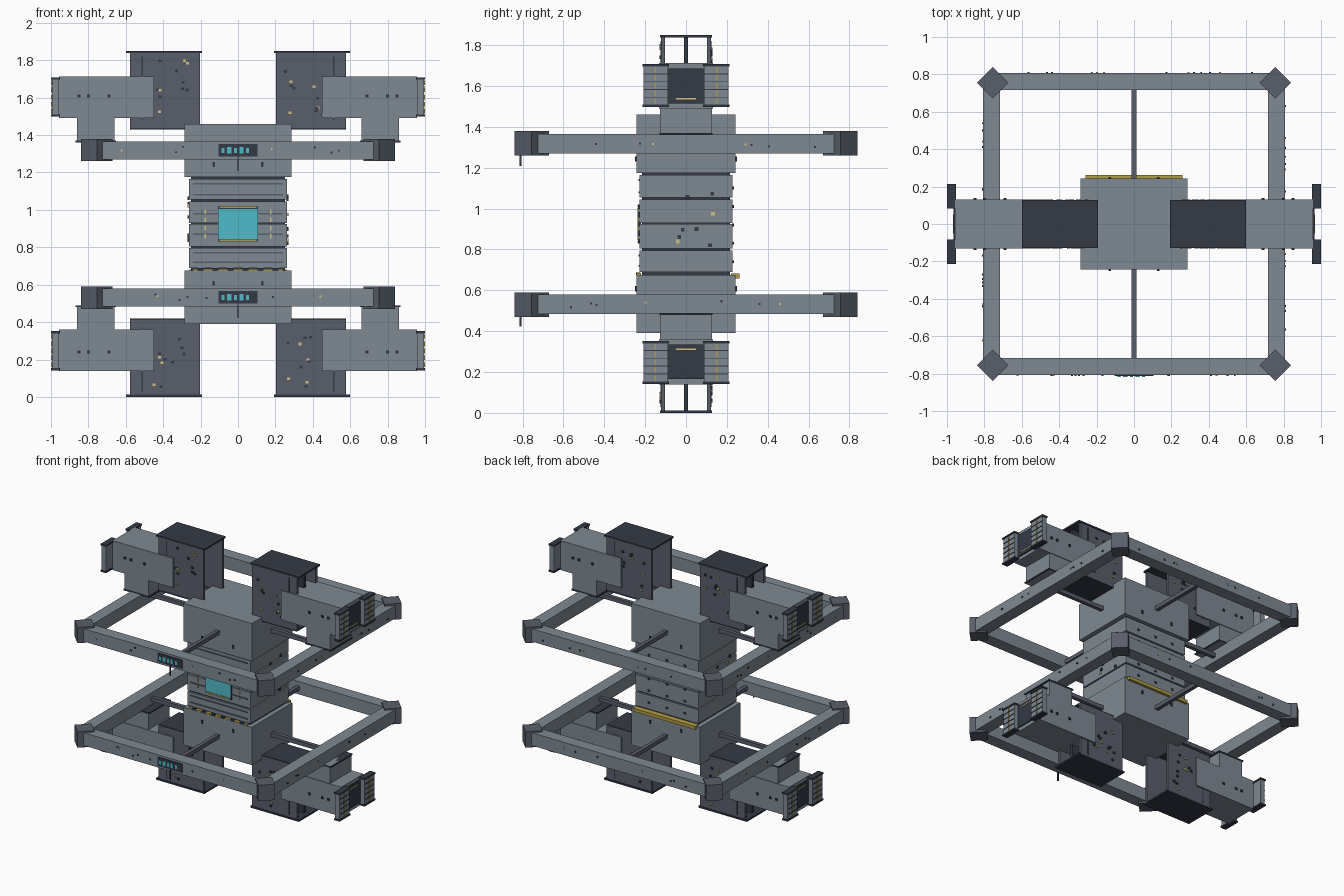
import bpy
import bmesh
import random
from math import pi
from mathutils import Matrix, Vector

if "Cube" in bpy.data.objects:
    bpy.data.objects.remove(bpy.data.objects["Cube"], do_unlink=True)

random.seed(7)
MID = 0.925          # height of the mirror plane
SIGNS = (-1, 1)


def material(name, r, g, b):
    mat = bpy.data.materials.new(name)
    mat.use_nodes = True
    mat.diffuse_color = (r, g, b, 1)
    mat.node_tree.nodes["Principled BSDF"].inputs["Base Color"].default_value = (r, g, b, 1)
    return mat


HULL = material("hull grey", 0.21, 0.25, 0.29)
PANEL = material("panel grey", 0.1, 0.113, 0.147)
DARK = material("dark slate", 0.033, 0.041, 0.06)
CYAN = material("screen cyan", 0.08, 0.5, 0.6)
YELLOW = material("warning yellow", 0.45, 0.34, 0.06)
PALE = material("pale yellow", 0.65, 0.55, 0.22)


def boxes(name, mat, bounds, spin=0):
    """One object made of boxes, each given as (x, y, z) low and high pairs."""
    bm = bmesh.new()
    for x, y, z in bounds:
        centre = Vector([(lo + hi) / 2 for lo, hi in (x, y, z)])
        size = [abs(hi - lo) for lo, hi in (x, y, z)]
        matrix = Matrix.Translation(centre) @ Matrix.Rotation(spin, 4, "Z") @ Matrix.Diagonal((*size, 1))
        bmesh.ops.create_cube(bm, size=1, matrix=matrix)
    mesh = bpy.data.meshes.new(name)
    bm.to_mesh(mesh)
    bm.free()
    mesh.materials.append(mat)
    obj = bpy.data.objects.new(name, mesh)
    bpy.context.collection.objects.link(obj)
    return obj


def span(centre, half):
    return (centre - half, centre + half)


def flip(pair, sign):
    return tuple(sorted(sign * value for value in pair))


def level(pair, sign):
    """Heights above the mirror plane, reflected for the lower half."""
    return tuple(sorted(MID + sign * (value - MID) for value in pair))


# Central tower: stacked slabs with recessed seams
boxes("core_seams", DARK, [(span(0, 0.25), span(0, 0.215), (0.67, 1.18))])
slabs = [(0.69, 0.795), (0.805, 0.925), (0.93, 1.045), (1.055, 1.165)]
boxes("core_slabs", HULL, [(span(0, 0.263), span(0, 0.228), z) for z in slabs])
boxes("core_front_trim", PANEL, [(span(0, 0.24), (-0.233, -0.227), span(z, 0.004))
                                 for z in (0.72, 0.77, 0.87, 0.98, 1.08, 1.14)])
for sign, name in zip(SIGNS, ("lower", "upper")):
    boxes(name + "_core_block", HULL,
          [(span(0, 0.286), span(0, 0.243), level((1.175, 1.46), sign))])
    boxes(name + "_core_bolts", DARK,
          [(span(x, 0.006), span(y * 0.245, 0.005), level((1.23, 1.255), sign))
           for x in (-0.13, 0.13) for y in SIGNS])

# Main screen with its warning trim
boxes("screen_bezel", DARK, [(span(0, 0.108), (-0.234, -0.22), (0.83, 1.02))])
boxes("screen", CYAN, [(span(0, 0.103), (-0.238, -0.23), (0.845, 1.005))])
boxes("screen_trim", YELLOW, [(span(0, 0.1), (-0.237, -0.23), span(z, 0.004)) for z in (0.838, 1.013)])
boxes("screen_side_dashes", PALE,
      [(span(side * 0.175, 0.003), (-0.235, -0.225), span(0.86 + 0.043 * i, 0.012))
       for side in SIGNS for i in range(4)])
boxes("front_ledge_strip", YELLOW, [(span(0, 0.24), (-0.242, -0.22), (0.672, 0.684))])
boxes("front_ledge_dashes", DARK,
      [(span(-0.2 + 0.08 * i, 0.016), (-0.244, -0.226), (0.674, 0.688)) for i in range(6)])
boxes("back_ledge_strip", YELLOW, [(span(0, 0.26), (0.22, 0.262), (0.658, 0.682))])

# Two square ring frames with corner posts and spokes
for sign, name in zip(SIGNS, ("lower", "upper")):
    z = level((1.27, 1.366), sign)
    long, far = span(0, 0.76), 0.762
    boxes(name + "_ring_beams", HULL,
          [(span(s * far, 0.046), long, z) for s in SIGNS] +
          [(long, span(s * far, 0.046), z) for s in SIGNS])
    boxes(name + "_ring_corners", PANEL,
          [(span(a * 0.755, 0.059), span(b * 0.755, 0.059), level((1.26, 1.38), sign))
           for a in SIGNS for b in SIGNS], spin=pi / 4)
    rod = span(sum(z) / 2, 0.015)
    boxes(name + "_spokes", PANEL,
          [(span(0, 0.014), flip((0.24, 0.72), s), rod) for s in SIGNS] +
          [(flip((0.28, 0.72), s), span(0, 0.014), rod) for s in SIGNS])

    # Small display, its bars and the hanging probe
    mid = sum(z) / 2
    boxes(name + "_display", DARK, [(span(0, 0.103), (-0.814, -0.806), span(mid, 0.033))])
    boxes(name + "_display_bars", CYAN,
          [(span(-0.08 + 0.033 * i, 0.008 + 0.003 * (i % 2)), (-0.817, -0.81),
            span(mid, 0.014 + 0.003 * (i % 2))) for i in range(5)])
    boxes(name + "_probe", DARK, [(span(0, 0.004), span(-0.81, 0.004), (mid - 0.11, mid - 0.03))])

    # Rivets along the beams
    for mat, label, count in ((DARK, "_dark_rivets", 5), (PALE, "_pale_rivets", 2)):
        rivets = []
        for s in SIGNS:
            for i in range(count):
                along, up = random.uniform(0.15, 0.65), random.uniform(-0.02, 0.02)
                spot = span(along * random.choice(SIGNS), 0.005)
                rivets.append((spot, span(s * 0.81, 0.004), span(mid + up, 0.005)))
                rivets.append((span(s * 0.81, 0.004), spot, span(mid + up, 0.005)))
        boxes(name + label, mat, rivets)


def arm(name, side, sign):
    """A thruster arm: hollow inner housing, outer body, foot and end clamp."""

    def part(label, mat, bounds):
        boxes(name + label, mat, [(flip(x, side), y, level(z, sign)) for x, y, z in bounds])

    # Hollow housing with end caps
    part("_housing_walls", PANEL,
         [((0.203, 0.578), flip((0.102, 0.122), s), (1.438, 1.842)) for s in SIGNS])
    part("_housing_caps", DARK, [((0.192, 0.598), span(0, 0.127), (1.838, 1.85)),
                                 ((0.2, 0.578), span(0, 0.122), (1.43, 1.442))])
    part("_housing_post", DARK, [((0.5, 0.56), span(0, 0.011), (1.44, 1.84))])
    part("_wall_slots", DARK, [((0.508, 0.516), span(s * 0.122, 0.003), (1.48, 1.82)) for s in SIGNS])

    # Outer body and foot on the ring
    part("_body", HULL, [((0.45, 0.956), span(0, 0.132), (1.49, 1.712))])
    part("_foot", HULL, [((0.66, 0.86), span(0, 0.127), (1.36, 1.5))])
    part("_foot_flange", DARK, [((0.652, 0.868), span(0, 0.13), (1.36, 1.37))])

    # End clamp with ribbed pads
    part("_end_plate", DARK, [((0.95, 0.964), span(0, 0.09), (1.515, 1.685))])
    part("_end_light", PALE, [((0.96, 0.968), span(0, 0.05), (1.535, 1.541))])
    part("_clamp_pads", HULL, [((0.958, 0.994), flip((0.088, 0.208), s), (1.51, 1.698)) for s in SIGNS])
    part("_clamp_caps", DARK,
         [((0.953, 0.999), flip((0.084, 0.214), s), span(z, 0.006))
          for s in SIGNS for z in (1.504, 1.702)])
    part("_clamp_ribs", DARK,
         [((0.99, 0.998), flip((0.09, 0.206), s), span(1.545 + 0.038 * i, 0.002))
          for s in SIGNS for i in range(4)])
    part("_clamp_dashes", YELLOW,
         [((0.991, 0.999), span(s * 0.15, 0.003), span(1.527 + 0.038 * i, 0.012))
          for s in SIGNS for i in range(5)])

    # Scattered studs on both walls and on the body
    for mat, label, count in ((DARK, "_dark_studs", 8), (PALE, "_pale_studs", 4)):
        part(label, mat,
             [(span(random.uniform(0.25, 0.48), 0.008), span(s * 0.124, 0.006),
               span(random.uniform(1.5, 1.8), 0.007)) for s in SIGNS for i in range(count)])
    part("_body_studs", DARK,
         [(span(x, 0.008), span(s * 0.133, 0.007), span(1.61, 0.008))
          for s in SIGNS for x in (0.69, 0.8, 0.85)])


for sign, height in zip(SIGNS, ("lower", "upper")):
    for side, hand in zip(SIGNS, ("right", "left")):
        arm(height + "_" + hand + "_arm", side, sign)

# Studs on the tower sides and back
for mat, label, count in ((DARK, "core_dark_studs", 6), (PALE, "core_pale_studs", 2)):
    boxes(label, mat,
          [(span(s * 0.264, 0.005), span(random.uniform(-0.15, 0.15), 0.009),
            span(random.uniform(0.75, 1.1), 0.009)) for s in SIGNS for i in range(count)])
boxes("core_back_studs", DARK,
      [(span(x, 0.008), span(0.23, 0.004), span(0.74 + 0.09 * i, 0.007))
       for x in (-0.15, 0, 0.15) for i in range(5)])
